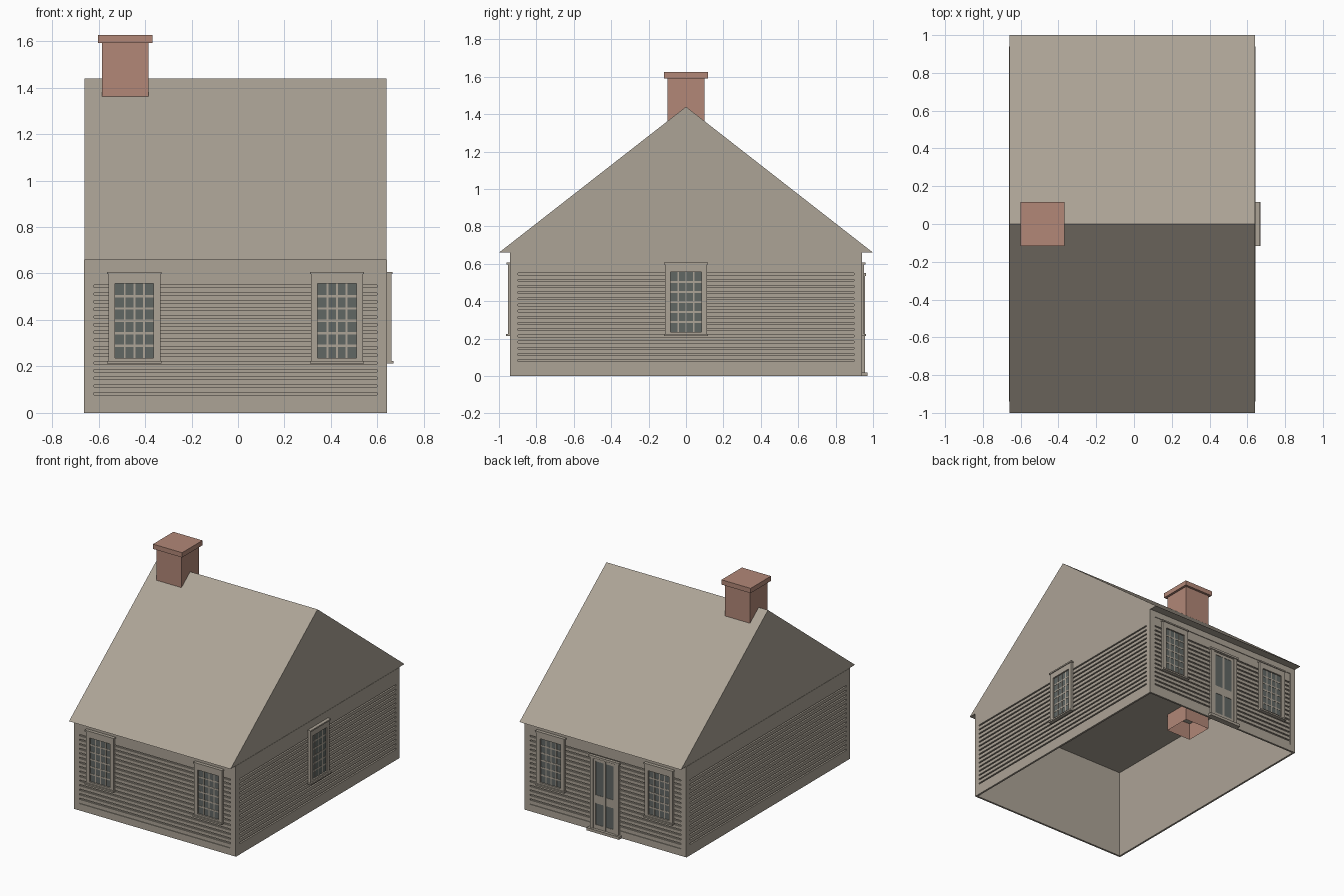
import bpy, bmesh
from mathutils import Matrix, Vector

if "Cube" in bpy.data.objects:
    bpy.data.objects.remove(bpy.data.objects["Cube"])


def material(name, srgb):
    col = [((c / 255 + 0.055) / 1.055) ** 2.4 for c in srgb] + [1]
    m = bpy.data.materials.new(name)
    m.use_nodes = True
    m.diffuse_color = col
    m.node_tree.nodes["Principled BSDF"].inputs["Base Color"].default_value = col
    return m


WOOD = material("weathered wood", (172, 163, 150))
BRICK = material("brick red", (178, 135, 119))
GLASS = material("grey glass", (97, 103, 100))

X0, X1, Y, EAVE, RIDGE = -0.66, 0.64, 0.926, 0.66, 1.44
INSET, TRIM = 0.012, 0.014
XC = (X0 + X1) / 2
DOWN, INWARD = (0, 0, -1), (0, 1, 0)


def finish(bm, name, mat, matrix=Matrix()):
    bm.transform(matrix)
    me = bpy.data.meshes.new(name)
    bm.to_mesh(me)
    bm.free()
    me.materials.append(mat)
    ob = bpy.data.objects.new(name, me)
    bpy.context.collection.objects.link(ob)


def add_box(bm, a, b, skip):
    """Box between corners a and b; skip lists the directions left open."""
    a, b = Vector(a), Vector(b)
    mat = Matrix.Translation((a + b) / 2) @ Matrix.Diagonal((*(b - a), 1))
    verts = bmesh.ops.create_cube(bm, size=1, matrix=mat)["verts"]
    bm.normal_update()
    faces = {f for v in verts for f in v.link_faces}
    gone = [f for f in faces if any(f.normal.dot(Vector(d)) > 0.9 for d in skip)]
    bmesh.ops.delete(bm, geom=gone, context='FACES')


def boxes(name, mat, parts, matrix=Matrix(), skip=(INWARD,)):
    bm = bmesh.new()
    for a, b in parts:
        add_box(bm, a, b, skip)
    finish(bm, name, mat, matrix)


def wall_frame(x, y, turn):
    """Local frame of a wall: x along it, -y outward, z up."""
    return Matrix.Translation((x, y, 0)) @ Matrix.Rotation(turn, 4, 'Z')


QUARTER = 1.5707963
FRONT = wall_frame(XC, -Y, 0)
BACK = wall_frame(XC, Y, 2 * QUARTER)
RIGHT = wall_frame(X1 - INSET, 0, QUARTER)
LEFT = wall_frame(X0 + INSET, 0, -QUARTER)

# Wall shell behind the boards, open underneath and closed by the roof
boxes("walls", WOOD, [((X0 + INSET, -Y, 0), (X1 - INSET, Y, EAVE))],
      skip=(DOWN, (0, 0, 1)))

# Roof prism with gables and a flat underside
bm = bmesh.new()
tri = [bm.verts.new((X0, y, z)) for y, z in ((-1, EAVE), (0, RIDGE), (1, EAVE))]
face = bm.faces.new(tri)
res = bmesh.ops.extrude_face_region(bm, geom=[face], use_keep_orig=True)
moved = [g for g in res["geom"] if isinstance(g, bmesh.types.BMVert)]
bmesh.ops.translate(bm, verts=moved, vec=(X1 - X0, 0, 0))
bmesh.ops.recalc_face_normals(bm, faces=bm.faces)
finish(bm, "roof", WOOD)

# Chimney: hollow stack through the ceiling, with a wider cap
CX, R, CAP = -0.485, 0.1, 0.117
boxes("chimney_stack", BRICK, [((CX - R, -R, 0.535), (CX + R, R, 1.595))], skip=(DOWN,))
boxes("chimney_cap", BRICK, [((CX - CAP, -CAP, 1.592), (CX + CAP, CAP, 1.627))], skip=())


def siding(name, frame, half, depth):
    """Boards with narrow open grooves between them, framed by edge boards."""
    low, high = 0.05, 0.615
    grooves = [0.083 + 0.033 * i for i in range(15)]
    bottoms = [low] + [z + 0.005 for z in grooves]
    tops = [z - 0.005 for z in grooves] + [high]
    boards = [((-half, -depth, z0), (half, 0, z1)) for z0, z1 in zip(bottoms, tops)]
    boxes(name + "_siding_boards", WOOD, boards, frame)
    edge = half + 0.041
    trim = [((-edge, -TRIM, 0), (-half, 0, EAVE)),
            ((half, -TRIM, 0), (edge, 0, EAVE)),
            ((-half, -TRIM, 0), (half, 0, low)),
            ((-half, -TRIM, high), (half, 0, EAVE))]
    boxes(name + "_edge_boards", WOOD, trim, frame)


def casing(w, z0, z1, pane_w, p0, p1, d):
    """Four boards around an opening."""
    return [((-w, -d, z0), (-pane_w, 0, z1)), ((pane_w, -d, z0), (w, 0, z1)),
            ((-pane_w, -d, z0), (pane_w, 0, p0)), ((-pane_w, -d, p1), (pane_w, 0, z1))]


def window(name, frame, x, depth):
    m = frame @ Matrix.Translation((x, -depth, 0))
    pw, p0, p1 = 0.083, 0.236, 0.556
    parts = casing(0.112, 0.215, 0.605, pw, p0, p1, 0.018)
    parts += [((-0.117, -0.024, 0.597), (0.117, 0, 0.607)),
              ((-0.117, -0.028, 0.213), (0.117, 0, 0.224))]
    for i in range(1, 4):
        x = -pw + 2 * pw * i / 4
        parts.append(((x - 0.004, -0.009, p0), (x + 0.004, 0, p1)))
    for i in range(1, 6):
        z = p0 + (p1 - p0) * i / 6
        parts.append(((-pw, -0.0085, z - 0.005), (pw, 0, z + 0.005)))
    boxes(name + "_frame", WOOD, parts, m)
    boxes(name + "_glass", GLASS, [((-pw, -0.007, p0), (pw, 0, p1))], m)


# Siding on each wall
OFF, HALF_X, HALF_Y, RECESSED = 0.436, 0.609, 0.898, 0.009
siding("front", FRONT, HALF_X, RECESSED)
siding("back", BACK, HALF_X, RECESSED)
siding("right", RIGHT, HALF_Y, TRIM)
siding("left", LEFT, HALF_Y, TRIM)

# Windows
for wall, frame in (("front", FRONT), ("back", BACK)):
    for side, s in (("a", -1), ("b", 1)):
        window(f"{wall}_window_{side}", frame, s * OFF, RECESSED)
window("side_window", RIGHT, 0, TRIM)

# Back door: casing, head, threshold, and a leaf with four panels
DOOR = BACK @ Matrix.Translation((0, -TRIM, 0))
parts = casing(0.115, 0, 0.545, 0.088, 0.02, 0.53, 0.016)
parts += [((-0.123, -0.022, 0.535), (0.123, 0, 0.55)),
          ((-0.13, -0.03, 0), (0.13, 0, 0.02))]
boxes("door_casing", WOOD, parts, DOOR)
leaf = [((x - w, -0.01, 0.02), (x + w, 0, 0.53))
        for x, w in ((-0.08, 0.008), (0, 0.009), (0.08, 0.008))]
leaf += [((-0.088, -0.0095, z0), (0.088, 0, z1))
         for z0, z1 in ((0.02, 0.05), (0.205, 0.265), (0.51, 0.53))]
boxes("door_leaf", WOOD, leaf, DOOR)
boxes("door_panels", GLASS, [((-0.088, -0.007, 0.02), (0.088, 0, 0.53))], DOOR)
